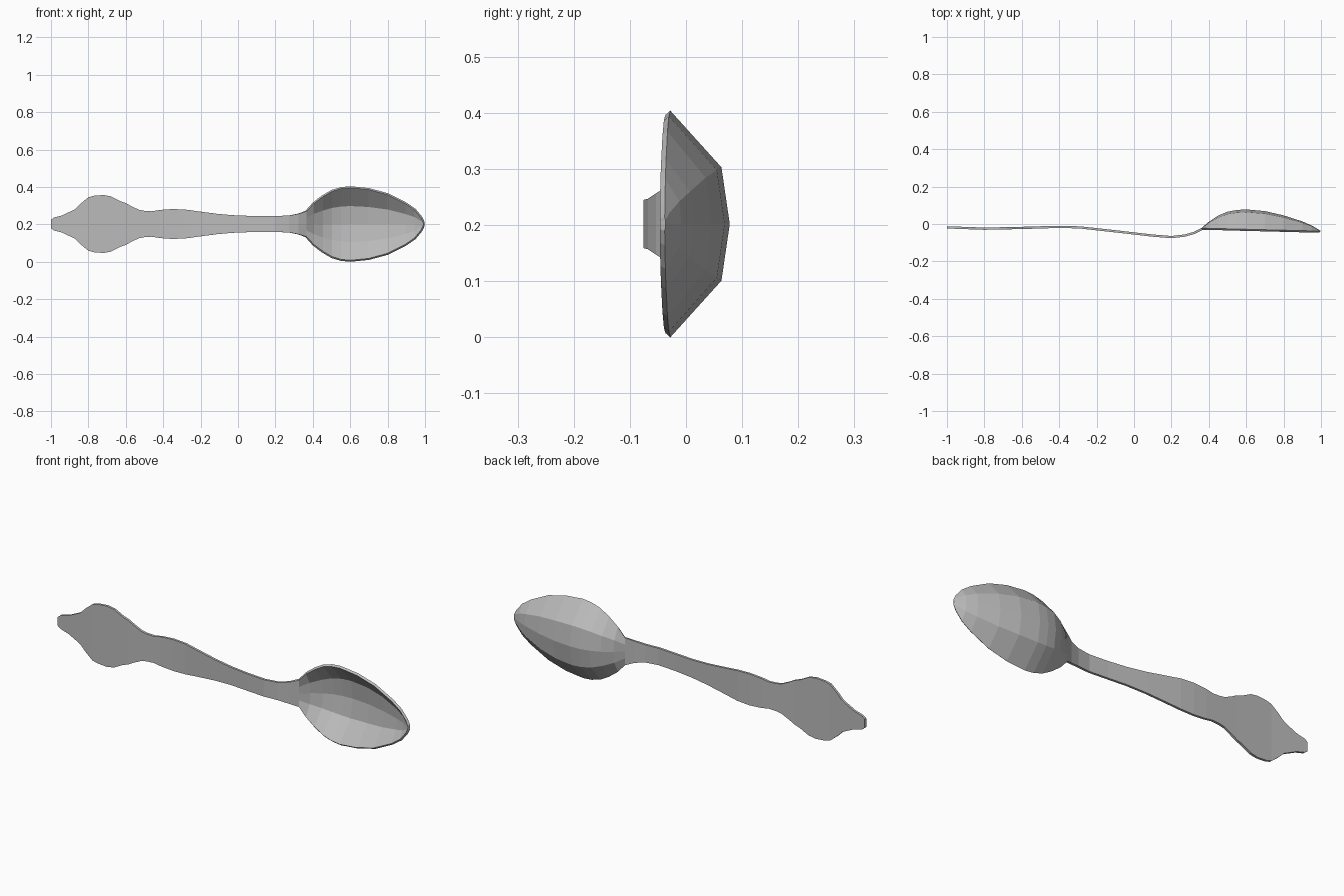
import bpy
import bmesh

cube = bpy.data.objects.get("Cube")
if cube:
    bpy.data.objects.remove(cube, do_unlink=True)

CENTRE_Z = 0.202
THICKNESS = 0.012

# Half width along the length, from the handle end to the bowl tip
outline = [(-1, .022), (-.985, .034), (-.94, .046), (-.9, .065), (-.87, .08),
           (-.84, .11), (-.8, .143), (-.77, .151), (-.72, .155), (-.68, .148),
           (-.63, .122), (-.6, .112), (-.57, .095), (-.53, .076), (-.5, .07),
           (-.46, .068), (-.42, .075), (-.35, .08), (-.28, .077), (-.2, .066),
           (-.1, .053), (0, .045), (.1, .043), (.2, .043), (.27, .045),
           (.32, .055), (.36, .07), (.4, .115), (.45, .153), (.5, .182),
           (.55, .197), (.6, .202), (.7, .192), (.8, .165), (.9, .115),
           (.95, .08), (.985, .038), (.997, .012)]

# Back surface along the centre line, and along the rim of the bowl
spine = [(-1, -.012), (-.8, -.019), (-.6, -.015), (-.4, -.009), (-.3, -.011),
         (-.1, -.033), (.1, -.056), (.2, -.064), (.27, -.056), (.32, -.042),
         (.36, -.022), (.4, .012), (.45, .045), (.5, .066), (.55, .075),
         (.6, .078), (.7, .069), (.8, .046), (.9, .014), (.95, -.008), (1, -.038)]
rim_start, rim_end = (.36, -.022), (1, -.038)


def interpolate(points, x):
    """Linear lookup in a sorted list of pairs."""
    for (xa, a), (xb, b) in zip(points, points[1:]):
        if x <= xb:
            return a + (b - a) * (x - xa) / (xb - xa)
    return points[-1][1]


def cross_section(x, half_width):
    """Five points across the width, faceted like a shallow dish."""
    centre = interpolate(spine, x)
    rim = centre
    if x > rim_start[0]:
        rim = interpolate([rim_start, rim_end], x)
    shoulder = rim + (centre - rim) * 0.86
    across = zip((-1, -.5, 0, .5, 1), (rim, shoulder, centre, shoulder, rim))
    return [(x, y, CENTRE_Z + side * half_width) for side, y in across]


# Handle and bowl as one continuous sheet
bm = bmesh.new()
rows = [[bm.verts.new(p) for p in cross_section(x, w)] for x, w in outline]
for row, following in zip(rows, rows[1:]):
    for i in range(len(row) - 1):
        bm.faces.new((row[i], row[i + 1], following[i + 1], following[i]))
bm.normal_update()
# Make the sheet face the back
if sum(f.normal.y for f in bm.faces) < 0:
    bmesh.ops.reverse_faces(bm, faces=bm.faces[:])

mesh = bpy.data.meshes.new("spoon")
bm.to_mesh(mesh)
bm.free()
spoon = bpy.data.objects.new("spoon", mesh)
bpy.context.collection.objects.link(spoon)

# Thickness grows from the back surface towards the front
solid = spoon.modifiers.new("thickness", "SOLIDIFY")
solid.thickness = THICKNESS
solid.offset = -1

# Brushed grey metal
metal = bpy.data.materials.new("grey_metal")
metal.use_nodes = True
colour = (0.5, 0.5, 0.5, 1)
metal.diffuse_color = colour
metal.node_tree.nodes["Principled BSDF"].inputs["Base Color"].default_value = colour
mesh.materials.append(metal)
